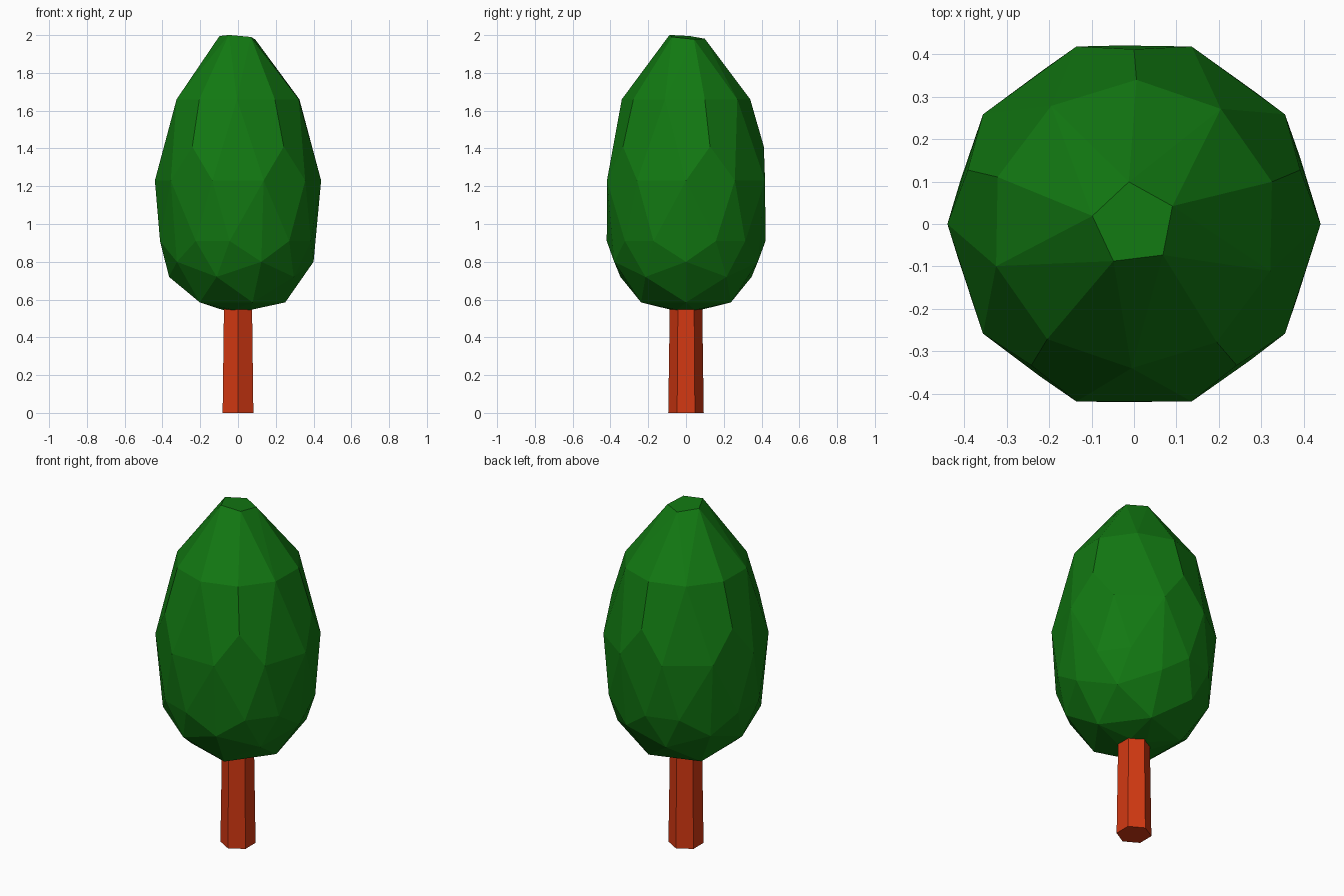
import bpy
import bmesh
from math import cos, sin, radians

cube = bpy.data.objects.get("Cube")
if cube:
    bpy.data.objects.remove(cube, do_unlink=True)


def material(name, colour):
    mat = bpy.data.materials.new(name)
    mat.use_nodes = True
    mat.diffuse_color = colour
    mat.node_tree.nodes["Principled BSDF"].inputs["Base Color"].default_value = colour
    return mat


def add_object(name, bm, mat):
    bmesh.ops.recalc_face_normals(bm, faces=bm.faces)
    mesh = bpy.data.meshes.new(name)
    bm.to_mesh(mesh)
    bm.free()
    mesh.materials.append(mat)
    obj = bpy.data.objects.new(name, mesh)
    bpy.context.collection.objects.link(obj)
    return obj


def ring(bm, count, radius, z, start):
    verts = []
    for i in range(count):
        a = radians(start + 360 * i / count)
        verts.append(bm.verts.new((radius * cos(a), radius * sin(a), z)))
    return verts


leaf_green = material("leaf green", (0.006, 0.19, 0.006, 1))
bark_red = material("bark red", (0.65, 0.04, 0.006, 1))

# Faceted crown: staggered rings of corners wrapped in a hull
bm = bmesh.new()
for v in ring(bm, 5, 0.1, 1.989, 25):
    v.co.z -= 0.08 * v.co.x + 0.09 * v.co.y  # slightly tilted tip
for count, radius, z, start in (
    (10, 0.34, 1.66, 17),
    (5, 0.412, 1.41, 18),
    (10, 0.44, 1.23, 0),
    (5, 0.422, 0.91, 22),
    (5, 0.422, 0.91, 48),
    (5, 0.40, 0.80, 0),
    (5, 0.365, 0.72, 36),
    (5, 0.25, 0.585, 0),
    (5, 0.08, 0.545, 36),
):
    ring(bm, count, radius, z, start)
hull = bmesh.ops.convex_hull(bm, input=bm.verts[:])
loose = [v for v in bm.verts if not v.link_faces]
bmesh.ops.delete(bm, geom=loose, context="VERTS")
# Merge nearly flat neighbours into broad facets
bmesh.ops.dissolve_limit(bm, angle_limit=radians(3), verts=bm.verts[:], edges=bm.edges[:])
add_object("crown", bm, leaf_green)

# Six-sided tapered trunk, sunk into the crown
bm = bmesh.new()
low = ring(bm, 6, 0.094, 0, 30)
high = ring(bm, 6, 0.085, 0.62, 30)
bm.faces.new(low)
bm.faces.new(high)
for i in range(6):
    j = (i + 1) % 6
    bm.faces.new((low[i], low[j], high[j], high[i]))
add_object("trunk", bm, bark_red)
